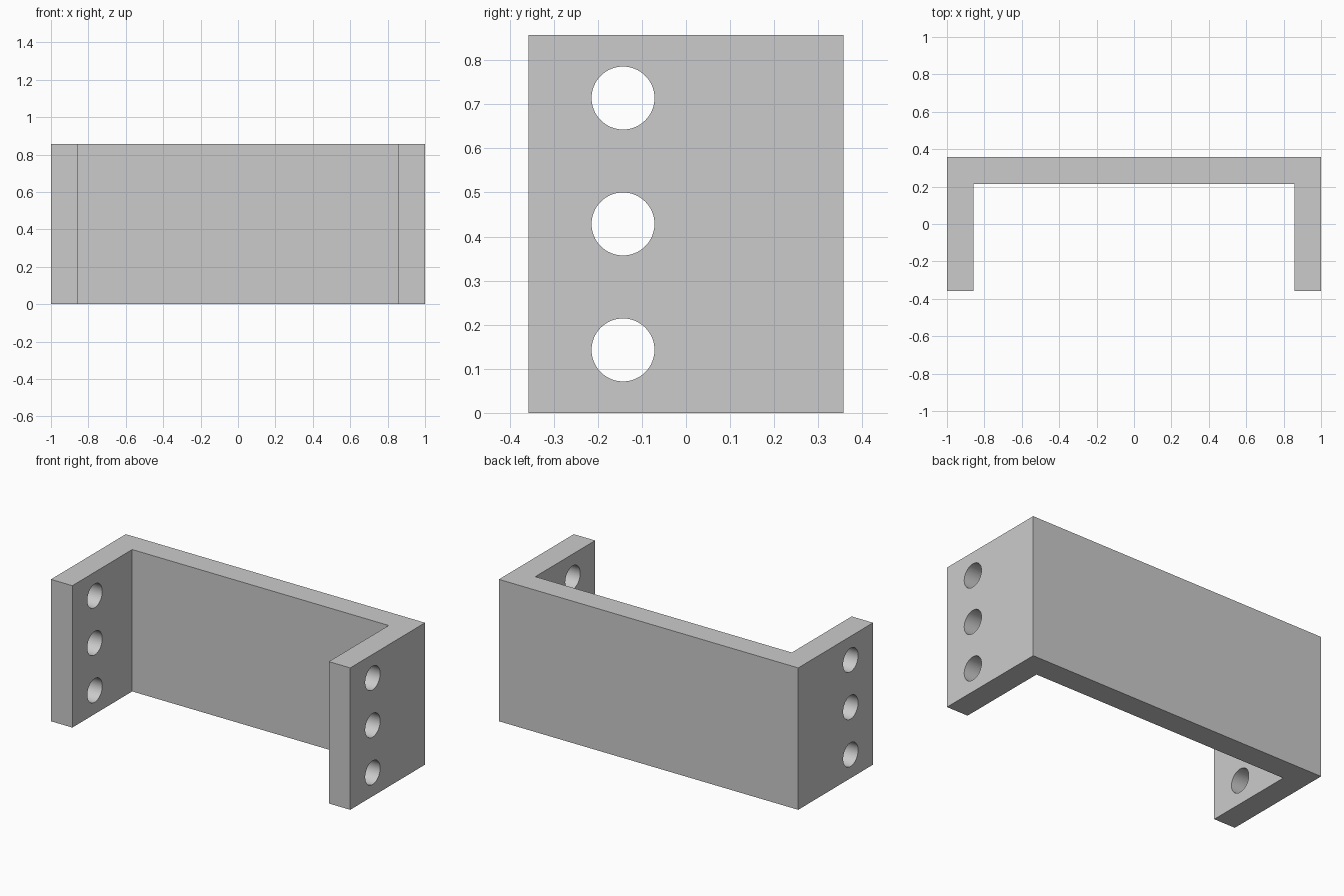
import bpy
import bmesh
from math import radians
from mathutils import Matrix

cube = bpy.data.objects.get("Cube")
if cube:
    bpy.data.objects.remove(cube, do_unlink=True)

U = 1 / 7  # plate thickness, the module for every dimension
WIDTH, DEPTH, HEIGHT = 14 * U, 5 * U, 6 * U

grey = bpy.data.materials.new("light_grey")
grey.use_nodes = True
colour = (0.6, 0.6, 0.6, 1)
grey.diffuse_color = colour
grey.node_tree.nodes["Principled BSDF"].inputs["Base Color"].default_value = colour


def finish(bm, name):
    bmesh.ops.recalc_face_normals(bm, faces=bm.faces)
    mesh = bpy.data.meshes.new(name)
    bm.to_mesh(mesh)
    bm.free()
    mesh.materials.append(grey)
    obj = bpy.data.objects.new(name, mesh)
    bpy.context.collection.objects.link(obj)
    return obj


# U-shaped bracket: plan profile extruded upwards
x, y = WIDTH / 2, DEPTH / 2
profile = [(-x, -y), (-x + U, -y), (-x + U, y - U), (x - U, y - U),
           (x - U, -y), (x, -y), (x, y), (-x, y)]
bm = bmesh.new()
base = bm.faces.new([bm.verts.new((px, py, 0)) for px, py in profile])
top = bmesh.ops.extrude_face_region(bm, geom=[base])["geom"]
bmesh.ops.translate(bm, vec=(0, 0, HEIGHT),
                    verts=[v for v in top if isinstance(v, bmesh.types.BMVert)])
bracket = finish(bm, "bracket")

# Three bolt holes drilled through both side flanges
bm = bmesh.new()
for row in (1, 3, 5):
    place = Matrix.Translation((0, -U, row * U)) @ Matrix.Rotation(radians(90), 4, "Y")
    bmesh.ops.create_cone(bm, cap_ends=True, segments=64, radius1=U / 2,
                          radius2=U / 2, depth=WIDTH + U, matrix=place)
cutter = finish(bm, "hole_cutter")
cutter.hide_render = True

drill = bracket.modifiers.new("bolt_holes", "BOOLEAN")
drill.operation = "DIFFERENCE"
drill.solver = "EXACT"
drill.object = cutter
bpy.context.view_layer.objects.active = bracket
bracket.select_set(True)
bpy.ops.object.modifier_apply(modifier=drill.name)
bpy.data.objects.remove(cutter, do_unlink=True)

# Smooth hole walls, sharp plate edges
bpy.ops.object.shade_smooth_by_angle(angle=radians(30))
